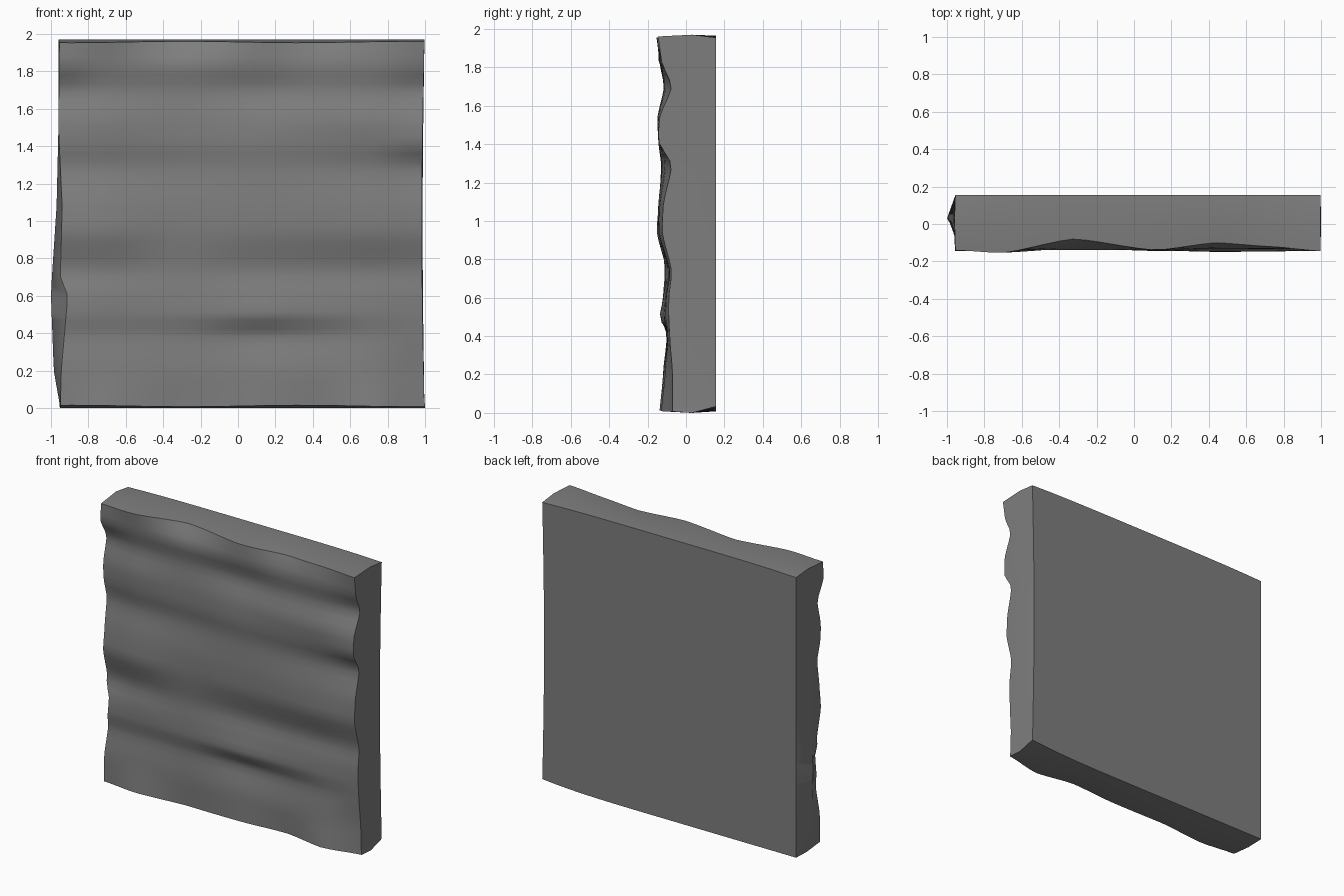
import bpy, bmesh, math

if "Cube" in bpy.data.objects:
    bpy.data.objects.remove(bpy.data.objects["Cube"])

# Heights of the rock ledges and the y of the front face along seven columns
ZS = [0.0, 0.2, 0.4, 0.49, 0.6, 0.73, 0.95, 1.07, 1.29, 1.42, 1.53, 1.7, 1.84, 1.97]
COLUMNS = {
    -1.00: [-.115, -.12, -.10, -.12, -.115, -.08, -.135, -.125, -.085, -.11, -.11, -.075, -.145, -.14],
    -0.75: [-.14, -.12, -.10, -.12, -.12, -.10, -.155, -.145, -.11, -.135, -.14, -.11, -.14, -.155],
    -0.35: [-.10, -.11, -.10, -.125, -.12, -.11, -.13, -.13, -.11, -.13, -.13, -.115, -.14, -.08],
    0.10: [-.11, -.105, -.07, -.14, -.12, -.095, -.14, -.14, -.13, -.145, -.14, -.10, -.14, -.14],
    0.43: [-.09, -.10, -.08, -.12, -.11, -.09, -.145, -.145, -.125, -.145, -.15, -.115, -.135, -.10],
    0.72: [-.13, -.11, -.095, -.11, -.105, -.085, -.145, -.14, -.11, -.14, -.15, -.11, -.135, -.12],
    1.00: [-.07, -.07, -.085, -.09, -.09, -.075, -.125, -.12, -.075, -.145, -.14, -.075, -.13, -.145],
}
LEFT_Z = [0, .2, .6, .7, 1.08, 1.5, 1.97]
LEFT_FRONT = [-.95, -.945, -.91, -.95, -.94, -.96, -.955]
LEFT_MID = [-.95, -.985, -1.0, -.995, -.97, -.96, -.96]
NX, NZ = 28, 42


def interp(keys, vals, t, smooth=True):
    for k in range(len(keys) - 1):
        if t <= keys[k + 1] or k == len(keys) - 2:
            f = min(1, max(0, (t - keys[k]) / (keys[k + 1] - keys[k])))
            if smooth:
                f = 0.5 * f + 0.5 * f * f * (3 - 2 * f)
            return vals[k] + (vals[k + 1] - vals[k]) * f


def front_y(u, z):
    return interp(list(COLUMNS), [interp(ZS, c, z) for c in COLUMNS.values()], u)


def point(i, j, layer):
    """Layer 0 is the rough front, 1 the bulging middle, 2 the flat back."""
    u, z = -1 + 2 * i / NX, 1.97 * j / NZ
    left = (interp(LEFT_Z, LEFT_FRONT, z, False), interp(LEFT_Z, LEFT_MID, z, False), -.955)[layer]
    right = .997 - (.014, .010, .014)[layer] * math.sin(math.pi * z / 1.97)
    if layer < 2 and j == 0:
        right = 1.0
    x = left + (right - left) * (u + 1) / 2
    y = (front_y(u, z), 0.03, 0.155)[layer]
    wave = .004 * math.sin(5 * u)
    if layer == 0 and j == 0:
        z = .011 + wave
    elif layer == 0 and j == NZ:
        z = 1.957 - wave
    elif layer == 2 and j == 0:
        z = .008 + .025 * max(0, u) ** 4
    elif layer == 2 and j == NZ:
        z = 1.965 - .01 * abs(u) ** 4
    return x, y, z


# Slab: front and back grids joined by a rim with a middle row
bm = bmesh.new()
V = {}
for i in range(NX + 1):
    for j in range(NZ + 1):
        edge = i in (0, NX) or j in (0, NZ)
        for layer in ((0, 1, 2) if edge else (0, 2)):
            V[i, j, layer] = bm.verts.new(point(i, j, layer))


def quad(*keys):
    bm.faces.new([V[k] for k in keys])


for layer in (0, 2):
    for i in range(NX):
        for j in range(NZ):
            quad((i, j, layer), (i + 1, j, layer), (i + 1, j + 1, layer), (i, j + 1, layer))
for m in (0, 1):
    for j in range(NZ):
        for i in (0, NX):
            quad((i, j, m), (i, j + 1, m), (i, j + 1, m + 1), (i, j, m + 1))
    for i in range(NX):
        for j in (0, NZ):
            quad((i, j, m), (i + 1, j, m), (i + 1, j, m + 1), (i, j, m + 1))
bmesh.ops.recalc_face_normals(bm, faces=bm.faces[:])

mesh = bpy.data.meshes.new("rock_wall_panel")
bm.to_mesh(mesh)
bm.free()
panel = bpy.data.objects.new("rock_wall_panel", mesh)
bpy.context.collection.objects.link(panel)

# Dark grey stone
stone = bpy.data.materials.new("dark_stone")
stone.diffuse_color = (0.21, 0.21, 0.21, 1)
stone.use_nodes = True
stone.node_tree.nodes["Principled BSDF"].inputs["Base Color"].default_value = stone.diffuse_color
mesh.materials.append(stone)

bpy.context.view_layer.objects.active = panel
panel.select_set(True)
bpy.ops.object.shade_smooth_by_angle(angle=math.radians(45))
